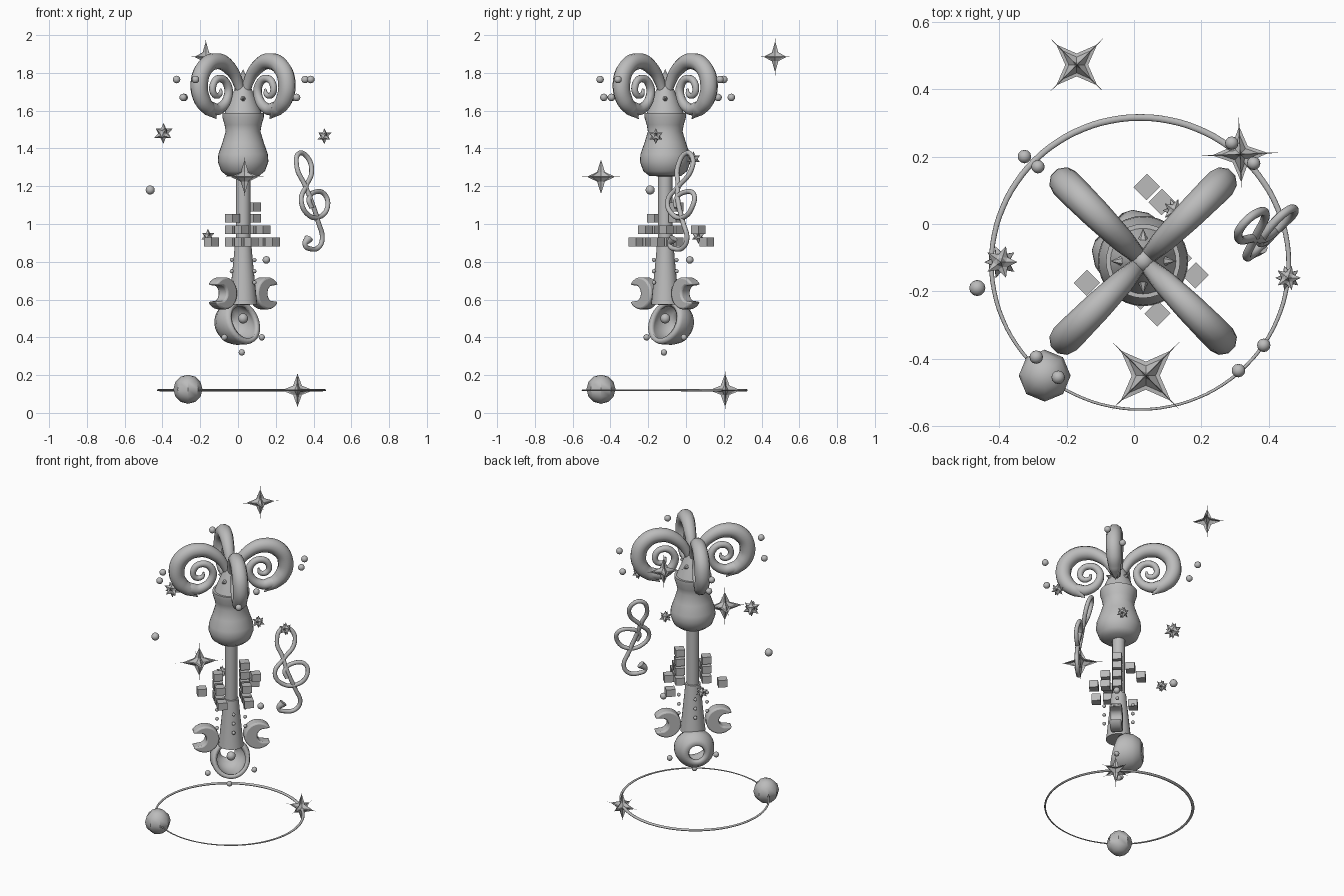
import bpy, bmesh, math
from math import sin, cos, pi, radians
from mathutils import Matrix, Vector

if "Cube" in bpy.data.objects:
    bpy.data.objects.remove(bpy.data.objects["Cube"])

GREY = bpy.data.materials.new("clay_grey")
GREY.use_nodes = True
GREY.diffuse_color = (0.5, 0.5, 0.5, 1)
GREY.node_tree.nodes["Principled BSDF"].inputs["Base Color"].default_value = (0.5, 0.5, 0.5, 1)

# The staff is turned a quarter-diagonal about its own upright axis
STAFF = Matrix.Translation((0.027, -0.11, 0)) @ Matrix.Rotation(pi / 4, 4, "Z")
WORLD = Matrix()


def finish(ob, frame, smooth=True):
    ob.data.materials.append(GREY)
    ob.matrix_world = frame
    if smooth:
        bpy.ops.object.select_all(action="DESELECT")
        ob.select_set(True)
        bpy.context.view_layer.objects.active = ob
        bpy.ops.object.shade_smooth_by_angle(angle=radians(40))
    return ob


def from_bmesh(name, bm, frame, smooth=True):
    mesh = bpy.data.meshes.new(name)
    bmesh.ops.recalc_face_normals(bm, faces=bm.faces)
    bm.to_mesh(mesh)
    bm.free()
    ob = bpy.data.objects.new(name, mesh)
    bpy.context.collection.objects.link(ob)
    return finish(ob, frame, smooth)


def lathe(name, profile, frame, steps=32):
    bm = bmesh.new()
    verts = [bm.verts.new((r, 0, z)) for r, z in profile]
    edges = [bm.edges.new(pair) for pair in zip(verts, verts[1:])]
    bmesh.ops.spin(bm, geom=verts + edges, axis=(0, 0, 1), cent=(0, 0, 0),
                   angle=2 * pi, steps=steps, use_duplicate=False)
    bmesh.ops.remove_doubles(bm, verts=bm.verts, dist=0.0005)
    return from_bmesh(name, bm, frame)


def tube(name, points, widths, frame, closed=False, detail=6):
    curve = bpy.data.curves.new(name, "CURVE")
    curve.dimensions = "3D"
    curve.bevel_depth = 1
    curve.bevel_resolution = 3
    curve.resolution_u = detail
    curve.use_fill_caps = True
    spline = curve.splines.new("BEZIER")
    spline.bezier_points.add(len(points) - 1)
    spline.use_cyclic_u = closed
    for bp, co, w in zip(spline.bezier_points, points, widths):
        bp.co, bp.radius = co, w
        bp.handle_left_type = bp.handle_right_type = "AUTO"
    ob = bpy.data.objects.new(name, curve)
    bpy.context.collection.objects.link(ob)
    bpy.ops.object.select_all(action="DESELECT")
    ob.select_set(True)
    bpy.context.view_layer.objects.active = ob
    bpy.ops.object.convert(target="MESH")
    return finish(bpy.context.object, frame)


def ball(name, pos, r, frame=WORLD, segments=12, rings=8):
    bm = bmesh.new()
    bmesh.ops.create_uvsphere(bm, u_segments=segments, v_segments=rings, radius=r)
    return from_bmesh(name, bm, frame @ Matrix.Translation(pos))


def sparkle(name, pos, reach, height, turn):
    # Six long tips with the surface curving inward between them
    bm = bmesh.new()
    bmesh.ops.create_uvsphere(bm, u_segments=16, v_segments=8, radius=1)
    for v in bm.verts:
        x, y, z = (math.copysign(abs(c) ** 4.6, c) for c in v.co)
        v.co = Vector((x * reach, y * reach, z * height))
    return from_bmesh(name, bm, Matrix.Translation(pos) @ Matrix.Rotation(turn, 4, "Z"), False)


def small_star(name, pos, r):
    bm = bmesh.new()
    bmesh.ops.create_icosphere(bm, subdivisions=2, radius=r)
    for v in bm.verts:
        if len(v.link_edges) == 6:
            v.co *= 0.52
    return from_bmesh(name, bm, Matrix.Translation(pos), False)


# Staff core: crown cone, vase-shaped head, rod and flared sleeve
lathe("crown_cone", [(0.1, 1.58), (0.085, 1.62), (0.035, 1.74), (0, 1.82)], STAFF)
lathe("vase_head", [(0, 1.59), (0.11, 1.587), (0.11, 1.565), (0.098, 1.525), (0.092, 1.49),
                    (0.11, 1.43), (0.131, 1.37), (0.134, 1.33), (0.116, 1.28), (0.085, 1.255), (0, 1.25)], STAFF)
lathe("rod", [(0, 1.27), (0.038, 1.27), (0.038, 0.85), (0, 0.85)], STAFF, 16)
lathe("sleeve", [(0, 0.89), (0.045, 0.88), (0.05, 0.82), (0.072, 0.6), (0.075, 0.575), (0, 0.57)], STAFF, 24)

# Four curled horns with inner scrolls, and a spike between each pair
horn = [(0, 1.62), (0.035, 1.74), (0.1, 1.825), (0.2, 1.862), (0.29, 1.825),
        (0.328, 1.74), (0.305, 1.655), (0.25, 1.605), (0.2, 1.557)]
horn_w = [0.02, 0.027, 0.037, 0.044, 0.047, 0.047, 0.045, 0.037, 0.002]
scroll = [(0.25, 1.615), (0.185, 1.608), (0.115, 1.67), (0.12, 1.74), (0.18, 1.77),
          (0.225, 1.735), (0.215, 1.685), (0.175, 1.685), (0.165, 1.715)]
scroll_w = [0.036, 0.03, 0.024, 0.022, 0.02, 0.019, 0.017, 0.014, 0.006]
for i in range(4):
    frame = STAFF @ Matrix.Rotation(i * pi / 2, 4, "Z")
    tube(f"horn_{i}", [(r, 0, z) for r, z in horn], horn_w, frame)
    tube(f"horn_scroll_{i}", [(r, 0, z) for r, z in scroll], scroll_w, frame)
    diagonal = frame @ Matrix.Rotation(pi / 4, 4, "Z")
    bm = bmesh.new()
    bmesh.ops.create_cone(bm, cap_ends=True, segments=6, radius1=0.024, radius2=0, depth=0.055)
    from_bmesh(f"crown_spike_{i}", bm, diagonal @ Matrix.Translation((0.07, 0, 1.662))
               @ Matrix.Rotation(radians(85), 4, "Y"), False)
    for z in (0.81, 0.75, 0.69):
        ball(f"sleeve_bead_{i}", (0.085, 0, z), 0.011, frame)

# Open jaws on both sides of the sleeve
for side, label in ((1, "left"), (-1, "right")):
    bm = bmesh.new()
    outline = []
    for k in range(25):
        a = radians(32 + k * 296 / 24)
        outline.append((0.16 + 0.085 * cos(a), 0.633 + 0.085 * sin(a)))
    for k in range(13):
        a = radians(-110 - k * 140 / 12)
        outline.append((0.195 + 0.042 * cos(a), 0.633 + 0.042 * sin(a)))
    face = bm.faces.new([bm.verts.new((side * x, -0.035, z)) for x, z in outline])
    out = bmesh.ops.extrude_face_region(bm, geom=[face])
    bmesh.ops.translate(bm, vec=(0, 0.07, 0), verts=[g for g in out["geom"] if isinstance(g, bmesh.types.BMVert)])
    jaw = from_bmesh(f"{label}_jaw", bm, STAFF)
    bevel = jaw.modifiers.new("soft_edge", "BEVEL")
    bevel.width, bevel.segments = 0.012, 2

# Hollow foot: open front with a protruding lower lip, round hole behind
foot = lathe("foot_shell", [(0.055, 0.145), (0.085, 0.13), (0.112, 0.09), (0.12, 0.045), (0.117, 0.01), (0.108, -0.015)],
             STAFF @ Matrix.Translation((0, 0, 0.48)) @ Matrix.Rotation(-pi / 2, 4, "X"))
for v in foot.data.vertices:
    if v.co.z < 0.04:
        v.co.z -= 0.3 * v.co.y
shell = foot.modifiers.new("wall", "SOLIDIFY")
shell.thickness, shell.offset = 0.025, -1
ball("foot_pearl", (0, 0, 0.5), 0.027, STAFF)
for side in (-1, 1):
    ball("foot_side_bead", (side * 0.14, 0, 0.4), 0.017, STAFF)
ball("foot_drop", (-0.01, 0, 0.32), 0.017, STAFF)

# Blocks stacked in steps around the rod: (x, y) cells per level
levels = {0.905: [(s * 0.08, -d) for s in (-1, 1) for d in (0, 0.07, 0.14)]
          + [(-0.164, 0.072), (0.163, 0.148)],
          0.97: [(s * 0.08, -d) for s in (-1, 1) for d in (0, 0.07)] + [(0.163, 0.085)],
          1.03: [(-0.08, 0), (0.08, 0)], 1.09: [(0.08, 0)]}
for z, cells in levels.items():
    for x, y in cells:
        bm = bmesh.new()
        bmesh.ops.create_cube(bm, size=1)
        bmesh.ops.scale(bm, vec=(0.056, 0.054, 0.046), verts=bm.verts)
        from_bmesh("step_block", bm, STAFF @ Matrix.Translation((x, y, z)), False)

# Music clef floating beside the staff, its upper loop leaning back
clef = [(0.375, 0.925), (0.355, 0.89), (0.385, 0.868), (0.425, 0.875), (0.446, 0.92), (0.425, 1.01),
        (0.385, 1.13), (0.352, 1.21), (0.312, 1.3), (0.325, 1.375), (0.37, 1.35), (0.39, 1.28),
        (0.36, 1.2), (0.335, 1.12), (0.37, 1.05), (0.43, 1.037), (0.474, 1.09),
        (0.46, 1.155), (0.41, 1.17), (0.375, 1.13), (0.39, 1.085)]
points = [(x, x - math.sqrt(2) * (0.312 - max(0, z - 1.1) * 0.3), z) for x, z in clef]
tube("music_clef", points, [0.024] + [0.013] * (len(clef) - 1), WORLD)

# Slim orbit hoop, thinner at the front, with a coarse globe
count = 32
angles = [2 * pi * k / count for k in range(count)]
tube("orbit_hoop", [(0.441 * cos(a), 0.433 * sin(a), 0) for a in angles],
     [0.007 + 0.003 * sin(a) for a in angles],
     Matrix.Translation((0.018, -0.117, 0.12)) @ Matrix.Diagonal((1, 1, 0.75, 1)), True, 3)
ball("globe", (-0.265, -0.45, 0.125), 0.077, WORLD, 8, 6)

# Floating stars
sparkle("front_sparkle", (0.035, -0.45, 1.25), 0.145, 0.125, pi / 4)
sparkle("back_sparkle", (-0.17, 0.472, 1.885), 0.118, 0.115, pi / 4)
sparkle("hoop_sparkle", (0.315, 0.207, 0.12), 0.115, 0.12, 0.04)
for pos, r in (((-0.395, -0.113, 1.48), 0.055), ((0.457, -0.16, 1.465), 0.042),
               ((0.12, 0.04, 1.345), 0.04), ((-0.16, 0.065, 0.935), 0.04)):
    small_star("small_star", pos, r)

# Floating pearls
upper = [(-0.325, 0.2), (0.355, 0.18), (0.385, -0.36), (-0.225, -0.455)]
lower = [(-0.285, 0.17), (0.29, 0.24), (0.31, -0.435), (-0.29, -0.395)]
for z, spots in ((1.765, upper), (1.67, lower)):
    for x, y in spots:
        ball("horn_pearl", (x, y, z), 0.02)
ball("outer_pearl", (-0.465, -0.19, 1.18), 0.024)
ball("block_pearl", (0.15, 0.02, 0.81), 0.02)
